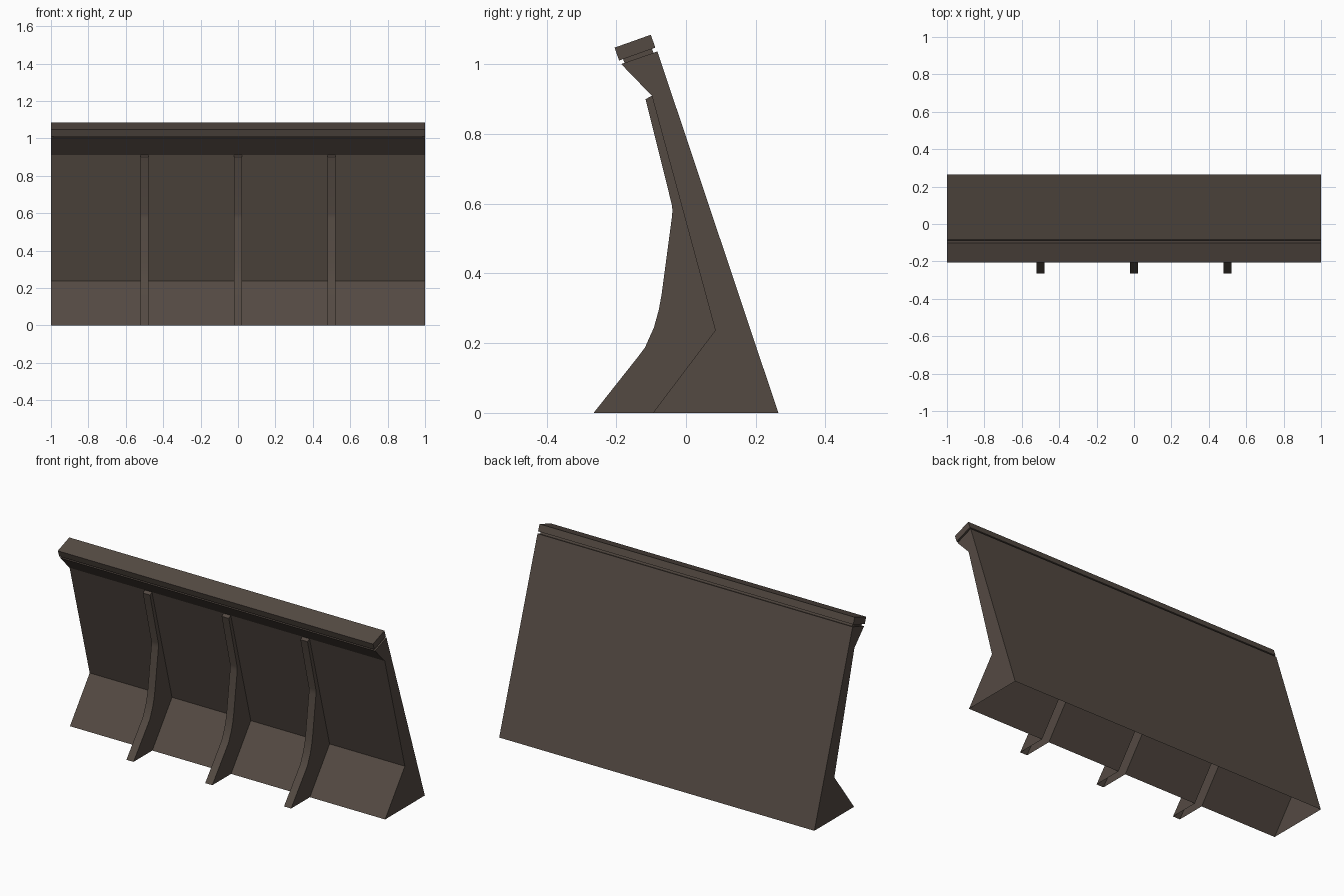
import bpy, bmesh, math

if "Cube" in bpy.data.objects:
    bpy.data.objects.remove(bpy.data.objects["Cube"])

brown = bpy.data.materials.new("dark_brown")
brown.diffuse_color = (0.088, 0.068, 0.055, 1)
brown.use_nodes = True
brown.node_tree.nodes["Principled BSDF"].inputs["Base Color"].default_value = brown.diffuse_color


def make(name, faces):
    """Mesh object from a list of faces given as coordinate lists."""
    bm = bmesh.new()
    for f in faces:
        bm.faces.new([bm.verts.new(p) for p in f])
    bmesh.ops.remove_doubles(bm, verts=bm.verts, dist=1e-5)
    me = bpy.data.meshes.new(name)
    bm.to_mesh(me)
    bm.free()
    me.materials.append(brown)
    ob = bpy.data.objects.new(name, me)
    bpy.context.collection.objects.link(ob)
    return ob


def strip(points, x0, x1):
    """Quads sweeping a (y, z) path from x0 to x1."""
    return [[(x0, *a), (x0, *b), (x1, *b), (x1, *a)]
            for a, b in zip(points, points[1:])]


def caps(points, x0, x1):
    """The two end faces of a sweep."""
    return [[(x1, *p) for p in points], [(x0, *p) for p in reversed(points)]]


def bar(name, points, half):
    return make(name, strip(points + points[:1], -half, half) + caps(points, -half, half))


# Leaning wall: hollow shell, open underneath, slotted where the ribs join
back = [(0.265, 0), (-0.082, 1.037), (-0.186, 1.001), (-0.098, 0.91)]
front = [(-0.098, 0.91), (0.084, 0.237), (-0.095, 0)]
rib_x = [-0.5, 0.0, 0.5]
hw = 0.0225
stations = [-1.0] + [x + s for x in rib_x for s in (-hw, hw)] + [1.0]
faces = caps(back + front[1:], -1, 1)
for i, (a, b) in enumerate(zip(stations, stations[1:])):
    faces += strip(back, a, b)
    if i % 2 == 0:
        faces += strip(front, a, b)
make("barrier_wall", faces)

# Curved support ribs, hollow and open underneath
rib = [(-0.098, 0.91), (-0.116, 0.90), (-0.040, 0.595), (-0.039, 0.58), (-0.040, 0.565),
       (-0.070, 0.34), (-0.078, 0.296), (-0.092, 0.245), (-0.118, 0.187),
       (-0.140, 0.158), (-0.265, 0)]
side = rib + [(-0.095, 0), (0.084, 0.237)]
for n, x in enumerate(rib_x):
    ob = make(f"support_rib_{n + 1}", strip(rib, x - hw, x + hw) + caps(side, x - hw, x + hw))
    bpy.ops.object.select_all(action='DESELECT')
    ob.select_set(True)
    bpy.context.view_layer.objects.active = ob
    bpy.ops.object.shade_smooth_by_angle(angle=math.radians(30))

# Recessed neck and top rail
bar("rail_neck", [(-0.092, 1.030), (-0.099, 1.048), (-0.182, 1.019), (-0.175, 1.001)], 0.99)
bar("top_rail", [(-0.088, 1.048), (-0.101, 1.085), (-0.205, 1.048), (-0.192, 1.011)], 1.0)
